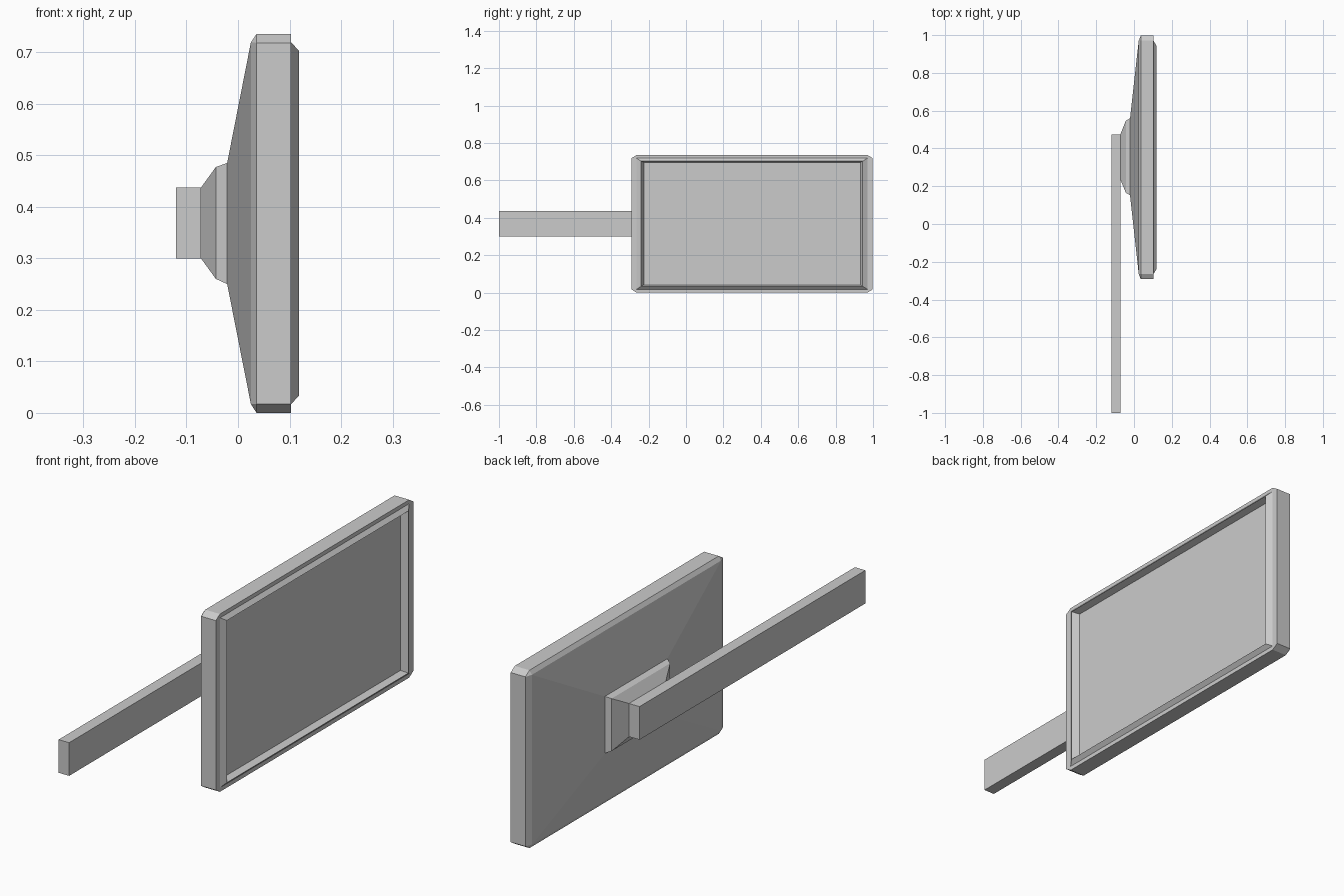
import bpy, bmesh

if "Cube" in bpy.data.objects:
    bpy.data.objects.remove(bpy.data.objects["Cube"])


def ring(x, y0, y1, z0, z1, cy=0.0, cz=0.0):
    """Eight-point outline across x; zero cuts give sharp corners."""
    return [(x, y0 + cy, z0), (x, y1 - cy, z0), (x, y1, z0 + cz), (x, y1, z1 - cz),
            (x, y1 - cy, z1), (x, y0 + cy, z1), (x, y0, z1 - cz), (x, y0, z0 + cz)]


def loft(name, rings):
    bm = bmesh.new()
    loops = [[bm.verts.new(p) for p in r] for r in rings]
    for a, b in zip(loops, loops[1:]):
        for i in range(8):
            j = (i + 1) % 8
            bm.faces.new((a[i], a[j], b[j], b[i]))
    bm.faces.new(loops[0][::-1])
    bm.faces.new(loops[-1])
    # merge the doubled points of sharp-cornered outlines
    bmesh.ops.remove_doubles(bm, verts=bm.verts[:], dist=0.0005)
    bmesh.ops.recalc_face_normals(bm, faces=bm.faces[:])
    mesh = bpy.data.meshes.new(name)
    bm.to_mesh(mesh)
    bm.free()
    ob = bpy.data.objects.new(name, mesh)
    bpy.context.collection.objects.link(ob)
    return ob


# Screen housing: tapered back, bevelled rim, raised bezel and recessed screen
outer = (-0.292, 0.998, 0.0, 0.735, 0.027, 0.017)
rim = (-0.265, 0.971, 0.017, 0.719)
loft("screen_housing", [
    ring(-0.021, 0.152, 0.56, 0.25, 0.485),
    ring(0.025, *rim),
    ring(0.036, *outer),
    ring(0.103, *outer),
    ring(0.103, *rim),
    ring(0.118, -0.241, 0.945, 0.033, 0.703),
    ring(0.09, -0.225, 0.932, 0.041, 0.695),
])

# Stepped mounting block behind the housing
loft("mount_block", [
    ring(-0.072, 0.235, 0.475, 0.30, 0.437),
    ring(-0.043, 0.165, 0.547, 0.26, 0.477),
    ring(-0.021, 0.152, 0.56, 0.25, 0.485),
])

# Long support arm
loft("support_arm", [
    ring(-0.12, -1.0, 0.475, 0.30, 0.437),
    ring(-0.072, -1.0, 0.475, 0.30, 0.437),
])
